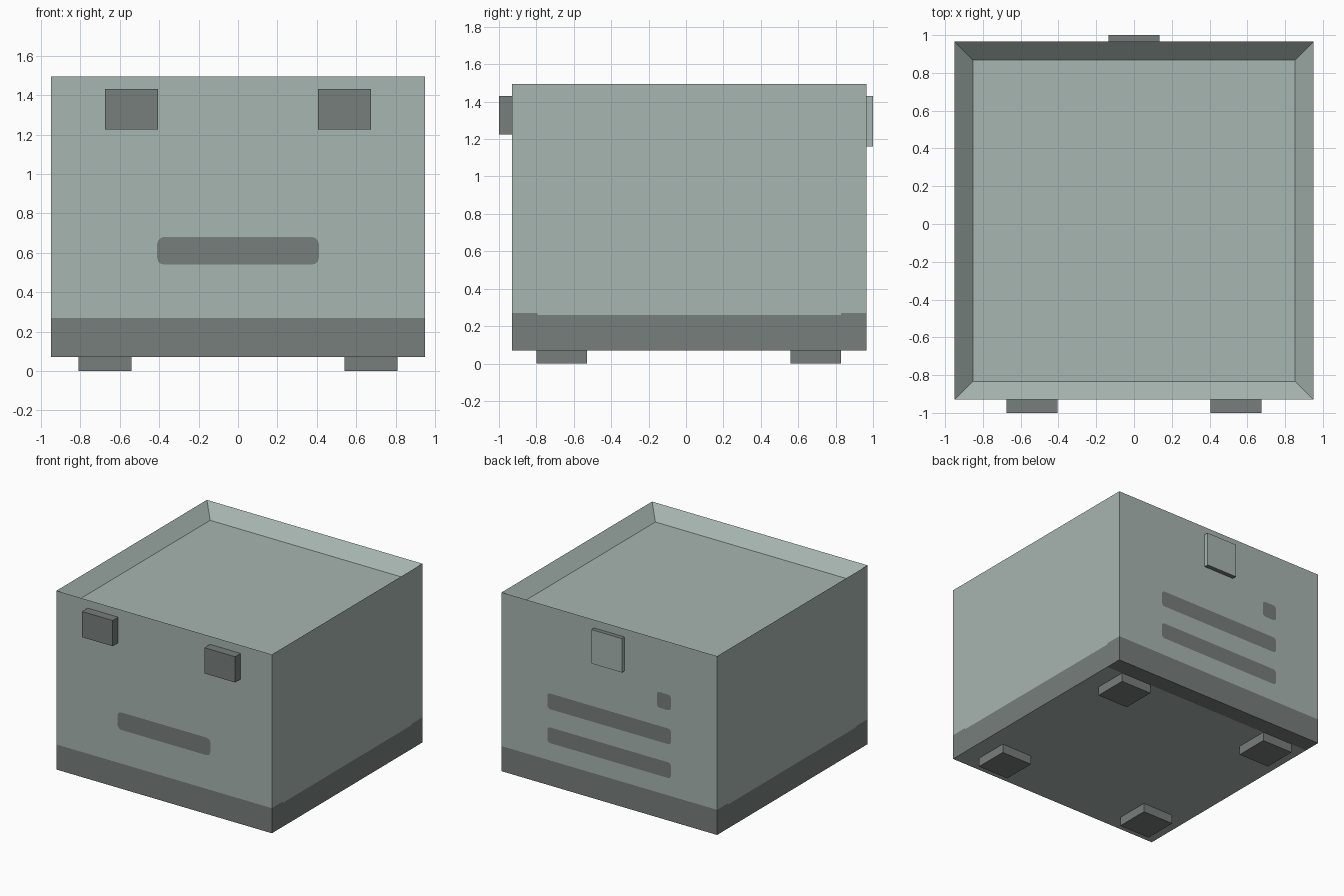
import bpy, bmesh, math
from mathutils import Vector

if "Cube" in bpy.data.objects:
    bpy.data.objects.remove(bpy.data.objects["Cube"], do_unlink=True)


def make_material(name, rgb):
    mat = bpy.data.materials.new(name)
    mat.use_nodes = True
    colour = (*rgb, 1)
    mat.diffuse_color = colour
    mat.node_tree.nodes["Principled BSDF"].inputs["Base Color"].default_value = colour
    return mat


PALE = make_material("pale grey green", (0.39, 0.465, 0.435))
DARK = make_material("dark grey", (0.184, 0.209, 0.201))

FRONT, BACK, HALF = -0.93, 0.965, 0.95
BASE, TOP, RIM = 0.07, 1.495, 0.137


def finish(name, bm, materials):
    mesh = bpy.data.meshes.new(name)
    bm.to_mesh(mesh)
    bm.free()
    for mat in materials:
        mesh.materials.append(mat)
    obj = bpy.data.objects.new(name, mesh)
    bpy.context.collection.objects.link(obj)
    return obj


def box_mesh(low, high):
    low, high = Vector(low), Vector(high)
    bm = bmesh.new()
    bmesh.ops.create_cube(bm, size=1)
    bmesh.ops.scale(bm, vec=high - low, verts=bm.verts)
    bmesh.ops.translate(bm, vec=(low + high) / 2, verts=bm.verts)
    bm.normal_update()
    return bm


def box(name, low, high, mat):
    return finish(name, box_mesh(low, high), [mat])


def cut(bm, faces, point, normal):
    edges = {e for f in faces for e in f.edges}
    verts = {v for f in faces for v in f.verts}
    bmesh.ops.bisect_plane(bm, geom=[*faces, *edges, *verts],
                           plane_co=point, plane_no=normal)


def rounded_plate(name, x0, x1, z0, z1, y, radius=0.03):
    """Thin painted slot with rounded corners, facing away from the body."""
    bm = bmesh.new()
    corners = [(x1 - radius, z1 - radius), (x0 + radius, z1 - radius),
               (x0 + radius, z0 + radius), (x1 - radius, z0 + radius)]
    ring = []
    for quarter, (cx, cz) in enumerate(corners):
        for step in range(4):
            a = math.pi / 2 * (quarter + step / 3)
            ring.append(bm.verts.new((cx + radius * math.cos(a), y,
                                      cz + radius * math.sin(a))))
    if y > 0:
        ring.reverse()
    bm.faces.new(ring)
    return finish(name, bm, [DARK])


# Body: open tray top, dark band around the base
bm = box_mesh((-HALF, FRONT, BASE), (HALF, BACK, TOP))
lid = [f for f in bm.faces if f.normal.z > 0.5]
bmesh.ops.inset_region(bm, faces=lid, thickness=RIM)
bmesh.ops.translate(bm, vec=(0, 0, -0.1), verts=lid[0].verts)

BAND_LOW, BAND_HIGH = 0.26, 0.27
for z in (BAND_LOW, BAND_HIGH):
    cut(bm, bm.faces[:], (0, 0, z), (0, 0, 1))
for y in (FRONT + RIM, BACK - RIM):
    lower = [f for f in bm.faces if f.calc_center_median().z < BAND_HIGH]
    cut(bm, lower, (0, y, 0), (0, 1, 0))

bm.normal_update()
for f in bm.faces:
    c = f.calc_center_median()
    near_end = c.y < FRONT + RIM or c.y > BACK - RIM
    if f.normal.z < -0.5:
        dark = c.y > BACK - RIM
    else:
        dark = c.z < BAND_LOW or (c.z < BAND_HIGH and near_end)
    f.material_index = int(dark)
finish("body", bm, [PALE, DARK])

# Feet and front latches, mirrored left and right
for side, x_sign in (("left", 1), ("right", -1)):
    for end, y0, y1 in (("front", -0.80, -0.53), ("back", 0.56, 0.83)):
        xs = sorted((x_sign * 0.54, x_sign * 0.81))
        box(f"{end}_{side}_foot", (xs[0], y0, 0), (xs[1], y1, BASE), DARK)
    xs = sorted((x_sign * 0.405, x_sign * 0.675))
    box(f"{side}_latch", (xs[0], -1, 1.225), (xs[1], FRONT, 1.43), DARK)

# Back tab with dark top and bottom edges
bm = box_mesh((-0.135, BACK, 1.16), (0.135, 1, 1.43))
for f in bm.faces:
    f.material_index = int(abs(f.normal.z) > 0.5)
finish("back_tab", bm, [PALE, DARK])

# Painted slots on front and back
rounded_plate("front_handle_slot", -0.41, 0.41, 0.54, 0.68, FRONT - 0.003, 0.035)
for name, x1, z0 in (("lower_vent", 0.545, 0.41), ("upper_vent", 0.545, 0.68),
                     ("small_vent", -0.42, 0.95)):
    rounded_plate(name, -0.545, x1, z0, z0 + 0.125, BACK + 0.003, 0.025)
